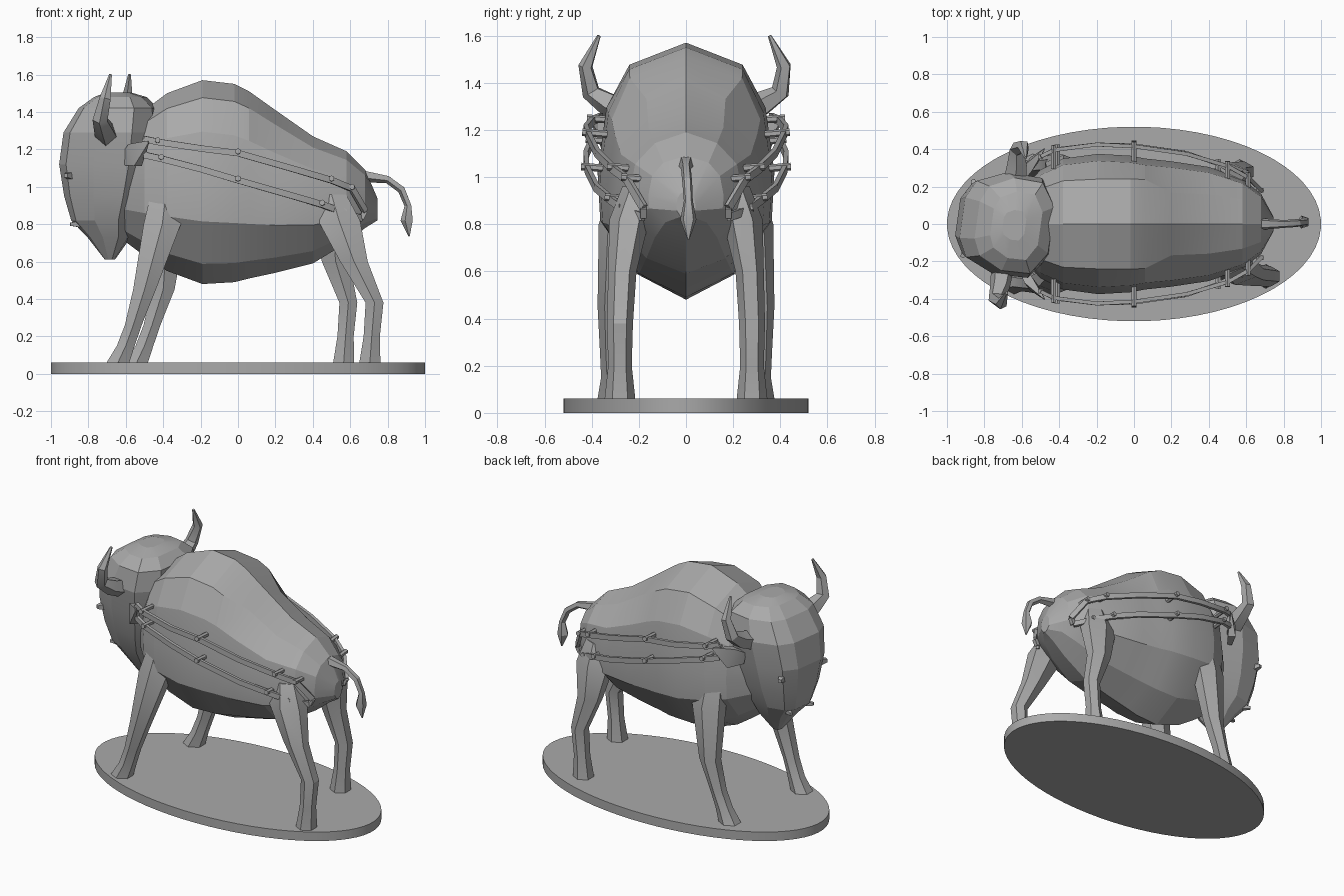
import bpy, bmesh, math
from mathutils import Vector, Matrix

cube = bpy.data.objects.get("Cube")
if cube:
    bpy.data.objects.remove(cube, do_unlink=True)

stone = bpy.data.materials.new("plain grey")
stone.use_nodes = True
GREY = (0.4, 0.4, 0.4, 1)
stone.diffuse_color = GREY
stone.node_tree.nodes["Principled BSDF"].inputs["Base Color"].default_value = GREY


def loft(name, rings, angle=25, matrix=None):
    """Skin closed rings of equal point count and cap both ends."""
    bm = bmesh.new()
    loops = [[bm.verts.new(p) for p in ring] for ring in rings]
    n = len(loops[0])
    for a, b in zip(loops, loops[1:]):
        for i in range(n):
            bm.faces.new((a[i], a[(i + 1) % n], b[(i + 1) % n], b[i]))
    bm.faces.new(loops[0])
    bm.faces.new(loops[-1])
    bmesh.ops.recalc_face_normals(bm, faces=bm.faces)
    if matrix:
        bm.transform(matrix)
    mesh = bpy.data.meshes.new(name)
    bm.to_mesh(mesh)
    bm.free()
    obj = bpy.data.objects.new(name, mesh)
    bpy.context.collection.objects.link(obj)
    mesh.materials.append(stone)
    bpy.ops.object.select_all(action="DESELECT")
    obj.select_set(True)
    bpy.context.view_layer.objects.active = obj
    bpy.ops.object.shade_smooth_by_angle(angle=math.radians(angle))
    return obj


def flat_ring(x, y, z, rx, ry, n=6, turn=0.5):
    return [(x + rx * math.cos((i + turn) * math.tau / n),
             y + ry * math.sin((i + turn) * math.tau / n), z) for i in range(n)]


def tube(name, path, n=5, matrix=None, up=(0, 0, 1), flat=1.0):
    """Tapered tube along (x, y, z, radius) points."""
    pts = [Vector(p[:3]) for p in path]
    rings = []
    for i, p in enumerate(pts):
        t = (pts[min(i + 1, len(pts) - 1)] - pts[max(i - 1, 0)]).normalized()
        side = t.cross(Vector(up)).normalized()
        top = side.cross(t)
        r = path[i][3]
        rings.append([p + side * r * flat * math.cos(k * math.tau / n + math.pi / n)
                      + top * r * math.sin(k * math.tau / n + math.pi / n) for k in range(n)])
    return loft(name, rings, 25, matrix)


# Oval plinth
loft("plinth", [flat_ring(0, 0, z, 1, 0.52, 64) for z in (0, 0.06)])

# Body: x, top, bottom, half width, height of widest line, shoulder fullness
BODY = [(-0.62, 1.25, 0.72, 0.16, 0.98, 0.6), (-0.50, 1.41, 0.63, 0.29, 1.00, 0.65),
        (-0.38, 1.50, 0.55, 0.35, 1.02, 0.66), (-0.19, 1.57, 0.48, 0.375, 1.02, 0.64),
        (-0.02, 1.55, 0.49, 0.365, 1.00, 0.66), (0.06, 1.51, 0.51, 0.35, 0.98, 0.68),
        (0.20, 1.41, 0.54, 0.335, 0.95, 0.50), (0.40, 1.27, 0.59, 0.305, 0.92, 0.52),
        (0.58, 1.19, 0.70, 0.24, 0.92, 0.55), (0.68, 1.09, 0.78, 0.16, 0.92, 0.6),
        (0.745, 0.94, 0.82, 0.04, 0.88, 0.6)]


def body_ring(x, top, low, w, mid, full):
    u, d = top - mid, mid - low
    half = [(0, top), (full * w, mid + 0.83 * u), (0.9 * w, mid + 0.5 * u),
            (w, mid), (0.97 * w, mid - 0.38 * d), (0.55 * w, mid - 0.8 * d), (0, low)]
    return [(x, y, z) for y, z in half] + [(x, -y, z) for y, z in half[-2:0:-1]]


loft("body", [body_ring(*b) for b in BODY], 14)

# Head, turned slightly to its left
PIVOT = Vector((-0.68, 0, 0))
TURN = Matrix.Translation(PIVOT) @ Matrix.Rotation(math.radians(-8), 4, "Z") @ Matrix.Translation(-PIVOT)
HEAD = [(0.61, -0.71, -0.66, 0.03), (0.73, -0.80, -0.58, 0.11), (0.82, -0.885, -0.55, 0.16),
        (0.95, -0.92, -0.50, 0.21), (1.12, -0.945, -0.45, 0.25), (1.29, -0.92, -0.43, 0.275),
        (1.42, -0.84, -0.44, 0.25), (1.48, -0.76, -0.50, 0.18), (1.505, -0.70, -0.58, 0.08)]


def head_ring(z, front, back, w):
    length = back - front
    half = [(0, 0.4), (0.1, 0.75), (0.42, 1), (0.8, 0.98), (1, 0.5)]
    pts = [(front + a * length, b * w) for a, b in half]
    return [(x, y, z) for x, y in pts] + [(x, -y, z) for x, y in reversed(pts)]


loft("head", [head_ring(*h) for h in HEAD], 14, TURN)

LEGS = {
    "front": [(-0.38, 0.24, 1.00, 0.09, 0.07), (-0.405, 0.29, 0.80, 0.115, 0.08),
              (-0.50, 0.315, 0.45, 0.07, 0.06), (-0.56, 0.315, 0.26, 0.052, 0.05),
              (-0.60, 0.31, 0.15, 0.055, 0.05), (-0.642, 0.31, 0.06, 0.07, 0.065)],
    "hind": [(0.50, 0.20, 0.96, 0.09, 0.07), (0.54, 0.24, 0.82, 0.13, 0.085),
             (0.62, 0.27, 0.60, 0.085, 0.06), (0.73, 0.28, 0.38, 0.055, 0.055),
             (0.715, 0.28, 0.20, 0.05, 0.05), (0.705, 0.28, 0.06, 0.065, 0.065)]}
STRIDE = {"front": 0.10, "hind": -0.14}
UPPER_RAIL = [(-0.50, 0.36, 1.255), (-0.43, 0.395, 1.24), (-0.20, 0.425, 1.205), (0, 0.415, 1.18),
              (0.28, 0.375, 1.10), (0.50, 0.31, 1.035), (0.61, 0.25, 0.99), (0.68, 0.18, 0.87)]
LOWER_RAIL = [(-0.50, 0.36, 1.17), (-0.41, 0.40, 1.15), (-0.20, 0.425, 1.095), (0, 0.42, 1.035),
              (0.28, 0.38, 0.955), (0.45, 0.32, 0.905), (0.57, 0.26, 0.86), (0.66, 0.18, 0.83)]

for side, s in (("left", 1), ("right", -1)):
    # Striding legs
    for kind, rows in LEGS.items():
        rings = []
        for x, y, z, rx, ry in rows:
            swing = STRIDE[kind] * min(1, max(0, (0.95 - z) / 0.5)) if s > 0 else 0
            rings.append(flat_ring(x + swing, s * y, z, rx, ry))
        loft(f"{side}_{kind}_leg", rings)

    # Horn, eye and ear
    tube(f"{side}_horn", [(-0.67, s * 0.22, 1.27, 0.065), (-0.67, s * 0.33, 1.31, 0.055),
                          (-0.68, s * 0.405, 1.36, 0.042), (-0.65, s * 0.425, 1.47, 0.032),
                          (-0.63, s * 0.365, 1.60, 0.008)], 5, TURN, (1, 0, 0))
    tube(f"{side}_eye", [(-0.875, s * 0.17, 1.06, 0.028), (-0.893, s * 0.21, 1.06, 0.015)], 4, TURN)
    tube(f"{side}_nostril", [(-0.84, s * 0.08, 0.80, 0.022), (-0.885, s * 0.10, 0.80, 0.012)], 4, TURN)
    tube(f"{side}_ear", [(-0.60, s * 0.24, 1.15, 0.05), (-0.55, s * 0.32, 1.17, 0.09),
                         (-0.48, s * 0.40, 1.24, 0.01)], 4, None, (0, 0, 1), 0.4)

    # Flank rails with standoff pegs
    for level, path in (("upper", UPPER_RAIL), ("lower", LOWER_RAIL)):
        tube(f"{side}_{level}_rail", [(x, s * y, z, 0.024) for x, y, z in path], 4, None, (0, 0, 1), 0.6)
        for k in (1, 3, 5, 6):
            x, y, z = path[k]
            tube(f"{side}_{level}_peg_{k}", [(x, s * (y - 0.10), z, 0.016),
                                             (x, s * (y + 0.025), z + 0.01, 0.016)], 6)
    for name, k in (("front", 0), ("rear", -1)):
        a, b = UPPER_RAIL[k], LOWER_RAIL[k]
        tube(f"{side}_{name}_rail_end", [(p[0], s * p[1], p[2], 0.018) for p in (a, b)], 4, None, (0, 1, 0))

# Tail with tuft
tube("tail", [(0.66, 0, 1.06, 0.035), (0.80, 0, 1.04, 0.022), (0.875, 0.005, 0.985, 0.022),
              (0.91, 0.01, 0.90, 0.02), (0.905, 0.01, 0.82, 0.036), (0.915, 0.01, 0.735, 0.004)],
     5, None, (0, 1, 0))
